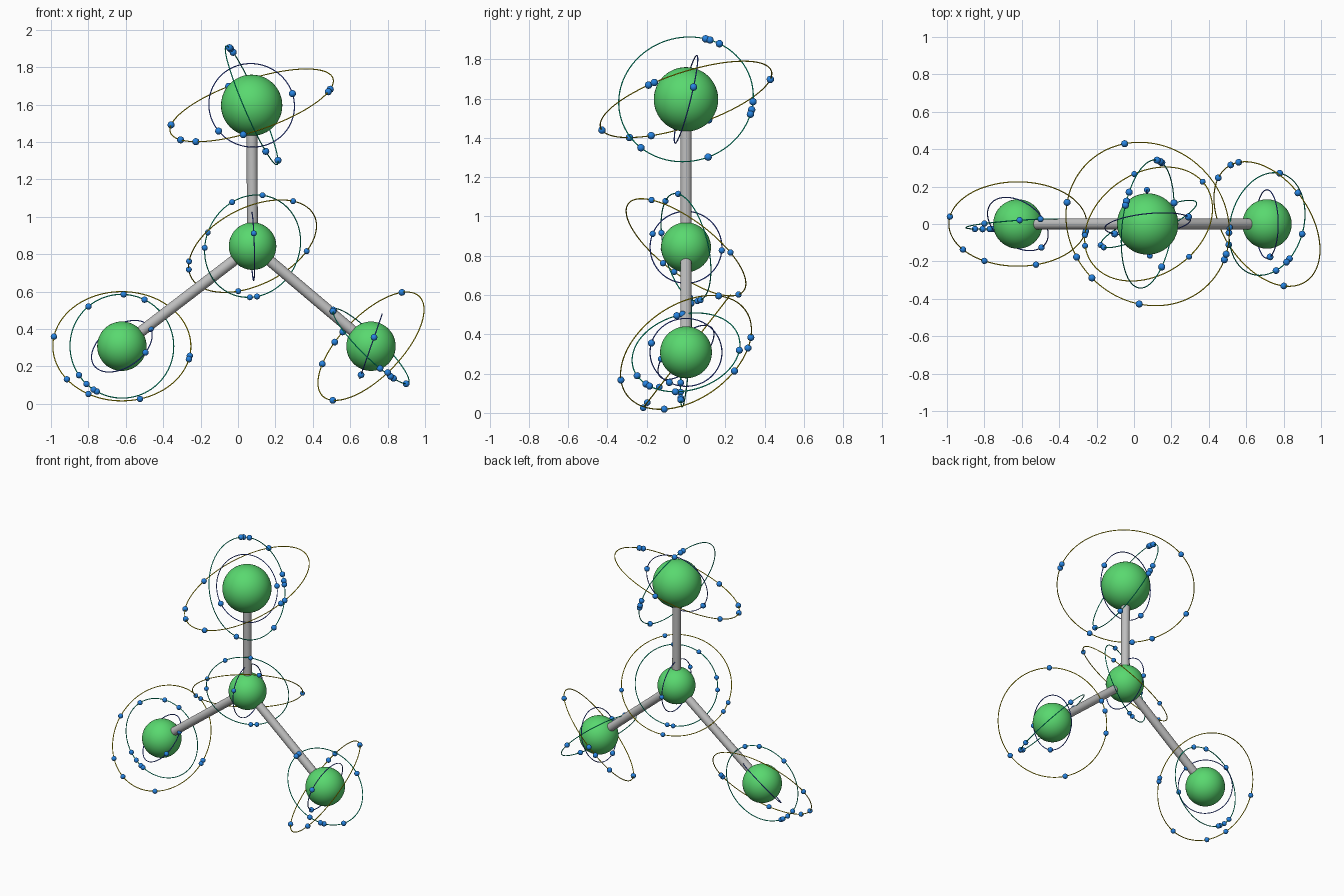
import bpy
import math
from mathutils import Vector

cube = bpy.data.objects.get("Cube")
if cube:
    bpy.data.objects.remove(cube, do_unlink=True)


def make_material(name, rgb):
    mat = bpy.data.materials.new(name)
    mat.use_nodes = True
    mat.diffuse_color = (*rgb, 1)
    shader = mat.node_tree.nodes["Principled BSDF"]
    shader.inputs["Base Color"].default_value = (*rgb, 1)
    shader.inputs["Roughness"].default_value = 0.6
    return mat


green = make_material("ball green", (0.1, 0.69, 0.16))
grey = make_material("rod grey", (0.52, 0.52, 0.52))
blue = make_material("bead blue", (0.02, 0.23, 0.75))
yellow = make_material("outer ring yellow", (1, 0.8, 0))
teal = make_material("middle ring teal", (0, 0.75, 0.42))
navy = make_material("inner ring blue", (0.06, 0.13, 0.85))


def finish(name, mat):
    obj = bpy.context.object
    obj.name = name
    obj.data.materials.append(mat)
    bpy.ops.object.shade_smooth_by_angle()


def add_ball(name, centre, radius, mat, segments):
    bpy.ops.mesh.primitive_uv_sphere_add(
        segments=segments, ring_count=segments // 2, radius=radius, location=centre)
    finish(name, mat)


def add_rod(name, start, end, radius):
    span = end - start
    bpy.ops.mesh.primitive_cylinder_add(
        vertices=32, radius=radius, depth=span.length, location=(start + end) / 2,
        rotation=span.to_track_quat("Z", "Y").to_euler())
    finish(name, grey)


def bead_offset(normal, radius, degrees):
    """Point on the ring, by its angle seen along the ring's main axis."""
    axis = max(range(3), key=lambda i: abs(normal[i]))
    u, v = [i for i in range(3) if i != axis]
    p = Vector()
    p[u] = math.cos(math.radians(degrees))
    p[v] = math.sin(math.radians(degrees))
    p[axis] = -normal.dot(p) / normal[axis]
    return p.normalized() * radius


def add_orbit(name, centre, radius, normal, mat, bead_radius, angles):
    normal = Vector(normal).normalized()
    bpy.ops.mesh.primitive_torus_add(
        major_segments=96, minor_segments=8, major_radius=radius, minor_radius=0.003,
        location=centre, rotation=normal.to_track_quat("Z", "Y").to_euler())
    finish(name + "_ring", mat)
    for angle in angles:
        add_ball(name + "_bead", centre + bead_offset(normal, radius, angle),
                 bead_radius, blue, 16)


# Balls: name -> centre, ball radius, bead radius
balls = {
    "top": (Vector((0.073, 0, 1.596)), 0.164, 0.019),
    "hub": (Vector((0.078, 0, 0.843)), 0.127, 0.016),
    "right": (Vector((-0.621, 0, 0.308)), 0.132, 0.017),
    "left": (Vector((0.711, 0, 0.308)), 0.132, 0.018),
}
for name, (centre, radius, _) in balls.items():
    add_ball(name + "_ball", centre, radius, green, 48)

# Rods from the hub to the other balls
hub = balls["hub"][0]
for name in ("top", "right", "left"):
    add_rod(name + "_rod", hub, balls[name][0], 0.029)

# Orbits: ring radius, ring normal, bead angles, from outer to inner
orbits = {
    "top": [
        (0.458, (-0.3, -0.3, 0.905), (106, 264, 165, 205, 224, 335, 339)),
        (0.345, (0.91, -0.12, 0.39), (72, 68, 59, -2, -9, -13, -69, 227)),
        (0.23, (0.1, -0.965, 0.24), (16, 218)),
    ],
    "hub": [
        (0.368, (-0.37, 0.56, 0.74), (106, 38, 199, 190, -39)),
        (0.28, (-0.4, 0.89, 0.21), (115, 79, 163, 182, 267, 275)),
        (0.183, (0.99, 0.05, 0.03), (158, -5)),
    ],
    "right": [
        (0.369, (0, -0.79, 0.61), (172, 211, 235, 289, -8, -11)),
        (0.278, (-0.07, 0.99, -0.07), (130, 88, 64, 214, 227, 237, 241)),
        (0.181, (-0.44, -0.61, 0.64), (-5, -45)),
    ],
    "left": [
        (0.371, (-0.645, -0.44, 0.625), (203, 249, 4, 13, -21, 60)),
        (0.28, (0.69, -0.2, 0.7), (76, -63, -57, -16, 185, 193, -79)),
        (0.183, (-0.95, 0, 0.33), (241, 165)),
    ],
}
shells = (("outer", yellow), ("middle", teal), ("inner", navy))
for name, rings in orbits.items():
    centre, _, bead = balls[name]
    for (shell, mat), (radius, normal, angles) in zip(shells, rings):
        add_orbit(f"{name}_{shell}", centre, radius, normal, mat, bead, angles)
